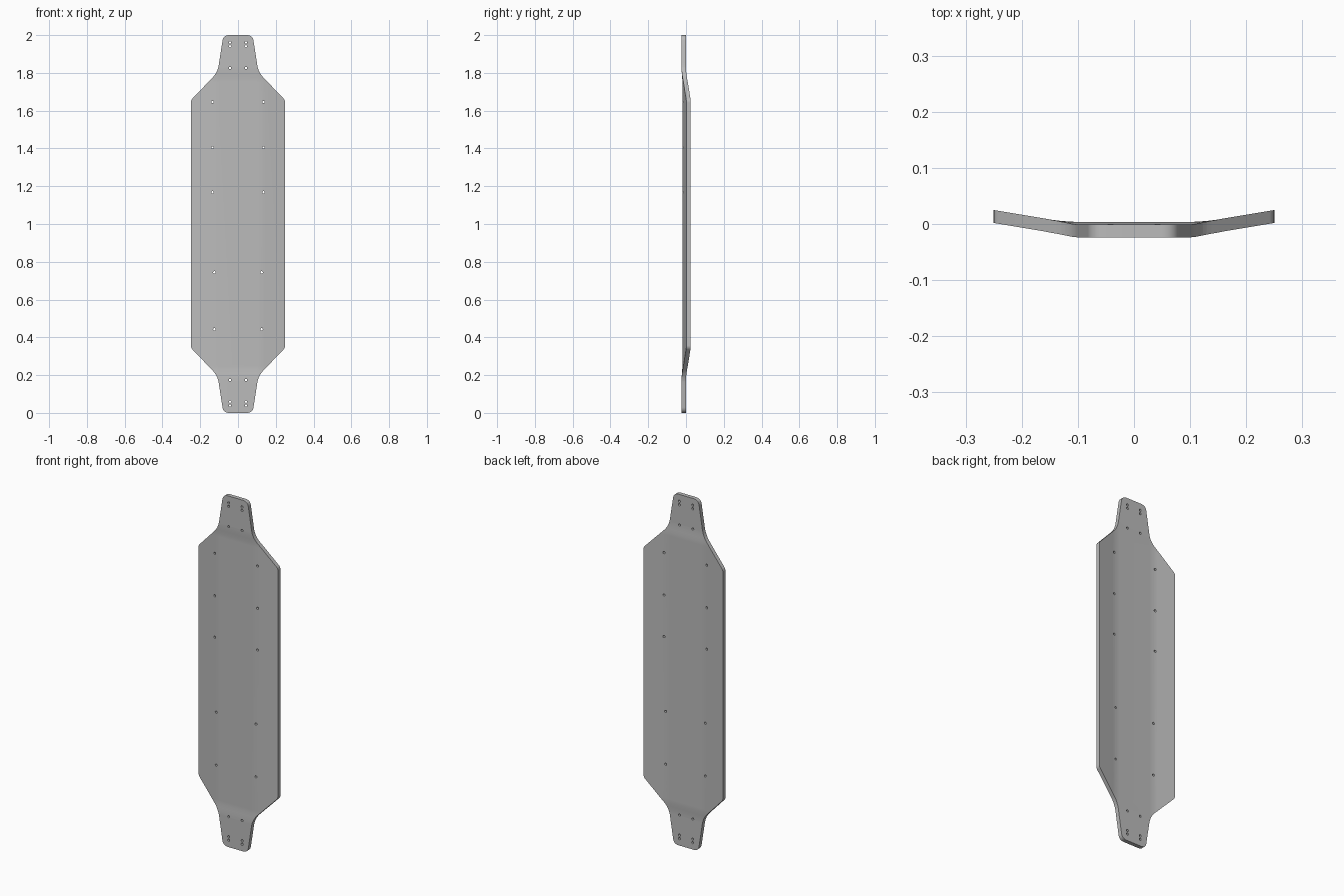
import bpy, bmesh
from mathutils import Vector, Matrix
from math import pi

if "Cube" in bpy.data.objects:
    bpy.data.objects.remove(bpy.data.objects["Cube"])

THICK, FRONT = 0.023, -0.0237

grey = bpy.data.materials.new("deck_grey")
grey.use_nodes = True
grey.diffuse_color = (0.5, 0.5, 0.5, 1)
grey.node_tree.nodes["Principled BSDF"].inputs["Base Color"].default_value = (0.5, 0.5, 0.5, 1)

# Piecewise bends: raised wings across the width, dropped platform along the length
WING = [(0, 0), (0.1, 0), (0.115, 0.0006), (0.13, 0.0018), (0.145, 0.0036), (0.25, 0.0212)]
DROP = [(0, 0), (0.17, 0), (0.19, 0.0006), (0.21, 0.0022), (0.23, 0.0038), (0.25, 0.0044), (1, 0.0044)]


def interp(table, t):
    for (a, va), (b, vb) in zip(table, table[1:]):
        if t <= b:
            return va + (vb - va) * (t - a) / (b - a)
    return table[-1][1]


def fillet(points, sizes, steps=8):
    """Round each corner of a closed outline with a short curve."""
    result = []
    for i, (p, size) in enumerate(zip(points, sizes)):
        a = p + (points[i - 1] - p).normalized() * size
        b = p + (points[(i + 1) % len(points)] - p).normalized() * size
        for k in range(steps + 1):
            t = k / steps
            result.append(a * (1 - t) ** 2 + p * 2 * t * (1 - t) + b * t * t)
    return result


def make_object(name, bm):
    mesh = bpy.data.meshes.new(name)
    bm.to_mesh(mesh)
    bm.free()
    obj = bpy.data.objects.new(name, mesh)
    bpy.context.collection.objects.link(obj)
    return obj


# Deck outline: narrow ends, necks and wide wings, mirrored in both directions
quarter = [(0.0775, 0), (0.108, 0.197), (0.25, 0.345)]
quarter_sizes = [0.03, 0.04, 0.012]
side = quarter + [(x, 2 - z) for x, z in reversed(quarter)]
sizes = quarter_sizes + quarter_sizes[::-1]
outline = side + [(-x, z) for x, z in reversed(side)]
corners = [Vector((x, FRONT, z)) for x, z in outline]
loop = fillet(corners, sizes + sizes[::-1])

bm = bmesh.new()
face = bm.faces.new([bm.verts.new(p) for p in loop])
grown = bmesh.ops.extrude_face_region(bm, geom=[face])
bmesh.ops.translate(bm, vec=(0, THICK, 0),
                    verts=[v for v in grown["geom"] if isinstance(v, bmesh.types.BMVert)])


def slice_at(co, normal):
    bmesh.ops.bisect_plane(bm, geom=bm.verts[:] + bm.edges[:] + bm.faces[:],
                           plane_co=co, plane_no=normal, dist=1e-6)


# Cut the deck along every bend line, then bend it
for x, _ in WING[1:-1]:
    for s in (-1, 1):
        slice_at((s * x, 0, 0), (1, 0, 0))
for z, _ in DROP[1:-1]:
    for zz in (z, 2 - z):
        slice_at((0, 0, zz), (0, 0, 1))
for v in bm.verts:
    v.co.y += interp(WING, abs(v.co.x)) + interp(DROP, min(v.co.z, 2 - v.co.z))
bmesh.ops.recalc_face_normals(bm, faces=bm.faces)
deck = make_object("deck", bm)
deck.data.materials.append(grey)

# Drilled holes: truck mounts at both ends and pairs along the wings
mounts = [(0.042, z) for d in (0.039, 0.059, 0.174) for z in (d, 2 - d)]
wing_holes = [(0.135, 1.646), (0.135, 1.405), (0.135, 1.168), (0.125, 0.744), (0.125, 0.443)]
bm = bmesh.new()
for x, z in mounts + wing_holes:
    for s in (-1, 1):
        bmesh.ops.create_cone(bm, cap_ends=True, segments=16, radius1=0.0065, radius2=0.0065, depth=0.2,
                              matrix=Matrix.Translation((s * x, 0, z)) @ Matrix.Rotation(pi / 2, 4, "X"))
drill = make_object("drill_cutter", bm)
drill.hide_render = True

cut = deck.modifiers.new("holes", "BOOLEAN")
cut.operation, cut.solver, cut.object = "DIFFERENCE", "EXACT", drill
bpy.ops.object.select_all(action="DESELECT")
deck.select_set(True)
bpy.context.view_layer.objects.active = deck
bpy.ops.object.modifier_apply(modifier=cut.name)
bpy.data.objects.remove(drill)

# Smooth bends, crisp rims
bpy.ops.object.shade_smooth_by_angle(angle=pi / 6)
weighted = deck.modifiers.new("weighted_normals", "WEIGHTED_NORMAL")
weighted.keep_sharp = True
